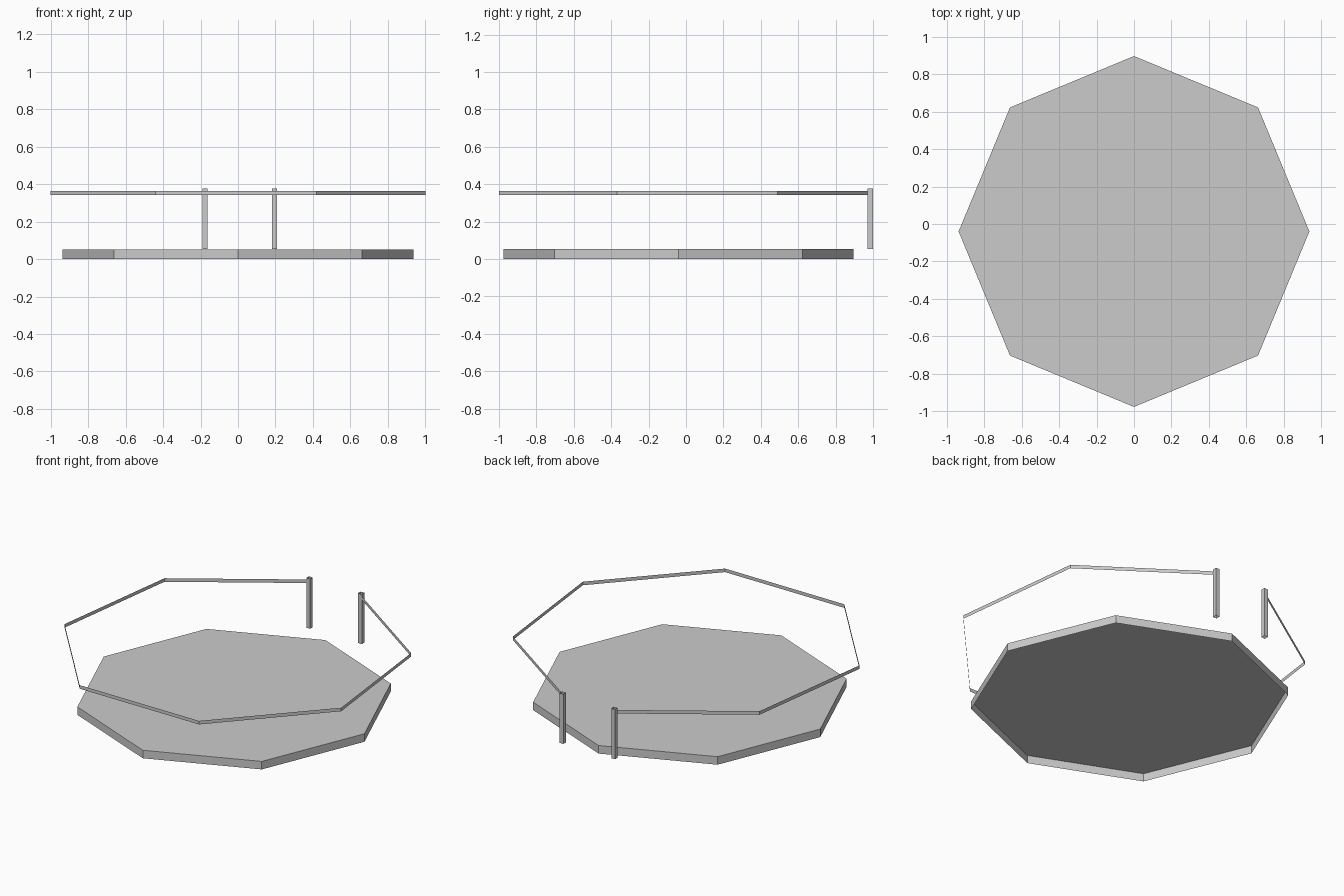
import bpy
import math

if "Cube" in bpy.data.objects:
    bpy.data.objects.remove(bpy.data.objects["Cube"])


def make_object(name, verts, faces):
    mesh = bpy.data.meshes.new(name)
    mesh.from_pydata(verts, [], faces)
    mesh.update()
    obj = bpy.data.objects.new(name, mesh)
    bpy.context.collection.objects.link(obj)
    return obj


def wall(name, path, z0, z1, closed=True, cap_top=False):
    """Raise a counter-clockwise path into upright sheets, optionally capped on top."""
    n = len(path)
    verts = [(x, y, z) for z in (z0, z1) for x, y in path]
    faces = [(i, (i + 1) % n, n + (i + 1) % n, n + i)
             for i in range(n if closed else n - 1)]
    if cap_top:
        faces.append(tuple(range(n, 2 * n)))
    return make_object(name, verts, faces)


# Eight-sided platform, open underneath
R, CY = 0.936, -0.04
octagon = [(R * math.cos(i * math.pi / 4), CY + R * math.sin(i * math.pi / 4))
           for i in range(8)]
wall("platform", octagon, 0.0, 0.052, cap_top=True)

# Thin ribbon handrail, with an entrance gap between the posts
rail = [(-0.175, 0.985), (-0.885, 0.51), (-1.0, -0.35), (-0.44, -0.995),
        (0.42, -1.0), (1.0, -0.37), (0.90, 0.49), (0.195, 0.98)]
wall("handrail", rail, 0.341, 0.364, closed=False)

# Square entrance posts, open tubes
H = 0.0135
for side, px in (("left", -0.176), ("right", 0.195)):
    cy = 0.985
    square = [(px - H, cy - H), (px + H, cy - H), (px + H, cy + H), (px - H, cy + H)]
    wall(side + "_entrance_post", square, 0.053, 0.376)
